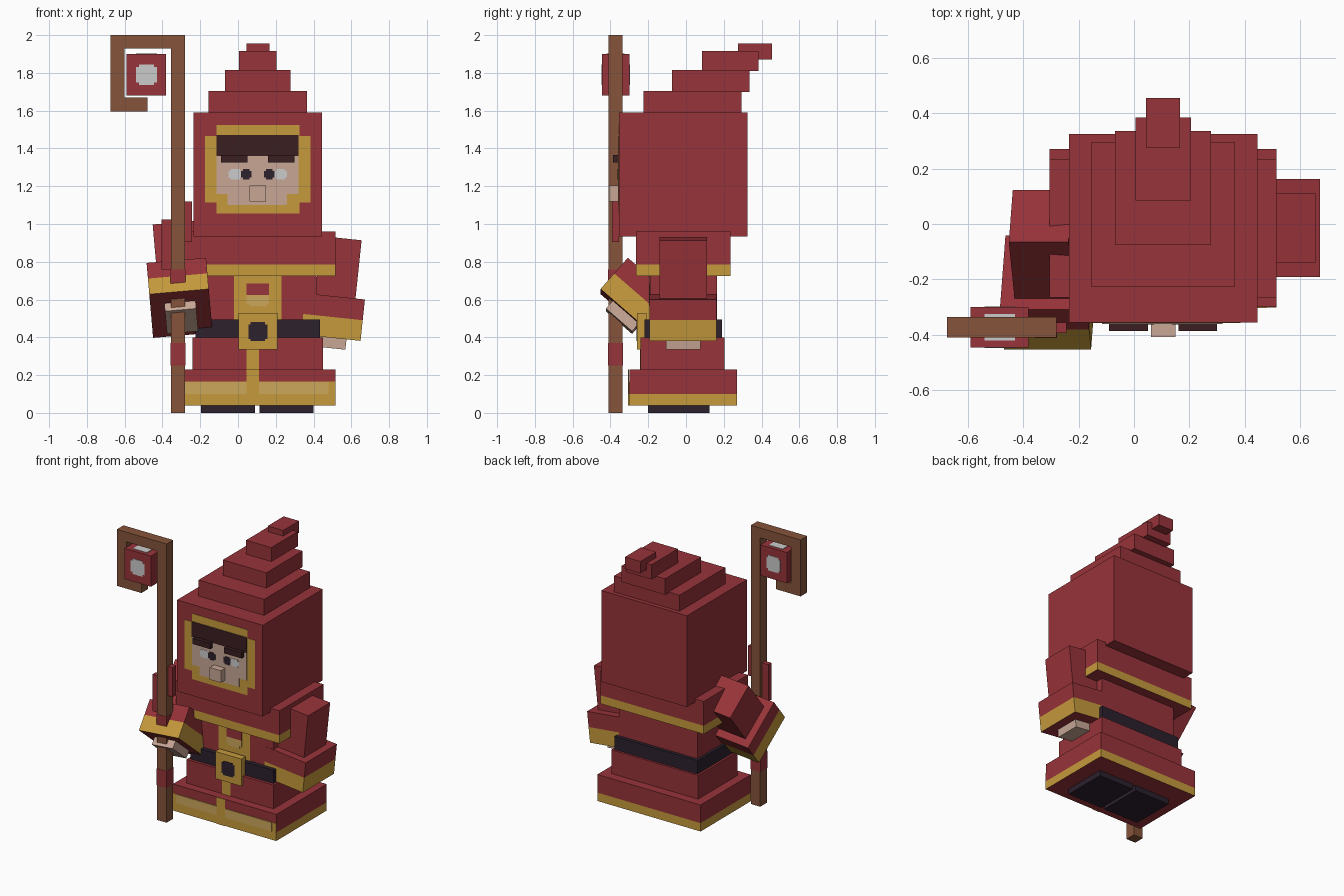
import bpy, bmesh
from math import radians
from mathutils import Matrix, Vector, Euler

if "Cube" in bpy.data.objects:
    bpy.data.objects.remove(bpy.data.objects["Cube"], do_unlink=True)


def material(name, r, g, b):
    m = bpy.data.materials.new(name)
    m.use_nodes = True
    m.diffuse_color = (r, g, b, 1)
    bsdf = next(n for n in m.node_tree.nodes if n.type == 'BSDF_PRINCIPLED')
    bsdf.inputs["Base Color"].default_value = (r, g, b, 1)
    bsdf.inputs["Roughness"].default_value = 0.9
    return m


RED = material("robe red", 0.31, 0.033, 0.041)
GOLD = material("gold trim", 0.565, 0.323, 0.045)
PALE = material("pale gold", 0.61, 0.39, 0.107)
SKIN = material("skin", 0.58, 0.39, 0.305)
DARK = material("dark leather", 0.025, 0.015, 0.027)
HAIR = material("dark hair", 0.042, 0.013, 0.015)
WOOD = material("brown wood", 0.235, 0.087, 0.042)
WHITE = material("off white", 0.6, 0.6, 0.6)

MID = 0.105  # centre line of the figure


def finish(name, bm, mats, matrix=None):
    bmesh.ops.recalc_face_normals(bm, faces=bm.faces)
    mesh = bpy.data.meshes.new(name)
    bm.to_mesh(mesh)
    bm.free()
    for m in mats:
        mesh.materials.append(m)
    ob = bpy.data.objects.new(name, mesh)
    bpy.context.collection.objects.link(ob)
    if matrix:
        ob.matrix_world = matrix
    return ob


def box(name, xs, ys, zs, mat, matrix=None, band=None):
    """Box between limits; band = height below which the sides are gold."""
    bm = bmesh.new()
    bmesh.ops.create_cube(bm, size=1)
    for v in bm.verts:
        v.co = Vector([lim[0] if c < 0 else lim[1] for c, lim in zip(v.co, (xs, ys, zs))])
    if band is not None:
        bmesh.ops.bisect_plane(bm, geom=bm.verts[:] + bm.edges[:] + bm.faces[:],
                               plane_co=(0, 0, band), plane_no=(0, 0, 1))
        bm.normal_update()
        for f in bm.faces:
            if f.calc_center_median().z < band and abs(f.normal.z) < 0.5:
                f.material_index = 1
    return finish(name, bm, [mat, GOLD], matrix)


def mid_box(name, half, ys, zs, mat, band=None):
    return box(name, (MID - half, MID + half), ys, zs, mat, band=band)


def plate(name, xs, zs, y, mat, low=0, high=0, thick=0.004):
    """Thin front plate with square notches in its lower and upper corners."""
    (a, b), (c, d) = xs, zs
    pts = []
    for x, z, n, sx, sz, flip in ((a, c, low, 1, 1, 0), (b, c, low, -1, 1, 1),
                                  (b, d, high, -1, -1, 0), (a, d, high, 1, -1, 1)):
        if n:
            corner = [(x, z + sz * n), (x + sx * n, z + sz * n), (x + sx * n, z)]
            pts += corner[::-1] if flip else corner
        else:
            pts.append((x, z))
    bm = bmesh.new()
    face = bm.faces.new([bm.verts.new((x, y, z)) for x, z in pts])
    ext = bmesh.ops.extrude_face_region(bm, geom=[face])
    verts = [g for g in ext["geom"] if isinstance(g, bmesh.types.BMVert)]
    bmesh.ops.translate(bm, verts=verts, vec=(0, thick, 0))
    return finish(name, bm, [mat])


# Shoes
for name, x in (("right_shoe", -0.195), ("left_shoe", 0.115)):
    box(name, (x, x + 0.285), (-0.2, 0.125), (0, 0.06), DARK)

# Robe, belt and cape
mid_box("skirt_hem", 0.41, (-0.3, 0.27), (0.04, 0.23), RED, band=0.1)
mid_box("robe_lower", 0.345, (-0.24, 0.205), (0.2, 0.4), RED)
mid_box("robe_torso", 0.31, (-0.19, 0.165), (0.38, 0.75), RED)
mid_box("belt", 0.33, (-0.22, 0.19), (0.395, 0.495), DARK)
mid_box("cape", 0.41, (-0.265, 0.235), (0.725, 0.96), RED, band=0.785)

# Buckle and front trim
mid_box("buckle", 0.103, (-0.26, -0.21), (0.335, 0.53), GOLD)
plate("buckle_centre", (0.055, 0.155), (0.38, 0.48), -0.263, DARK, 0.012, 0.012)
plate("hem_front_trim", (-0.305, 0.515), (0.04, 0.165), -0.302, GOLD)
plate("hem_pale_right", (-0.28, 0.045), (0.1, 0.163), -0.304, PALE)
plate("hem_pale_left", (0.11, 0.48), (0.1, 0.163), -0.304, PALE)
plate("hem_strip", (0.045, 0.11), (0.04, 0.23), -0.306, GOLD)
plate("robe_strip", (0.045, 0.11), (0.22, 0.36), -0.243, GOLD)
plate("chest_panel", (-0.02, 0.23), (0.495, 0.725), -0.193, GOLD)
plate("chest_pale", (0.045, 0.165), (0.565, 0.625), -0.195, PALE, 0.015)
plate("chest_red", (0.045, 0.165), (0.625, 0.685), -0.195, RED)

# Hood and stepped hat
mid_box("hood", 0.34, (-0.355, 0.325), (0.935, 1.59), RED)
mid_box("hat_step_1", 0.26, (-0.225, 0.295), (1.58, 1.705), RED)
mid_box("hat_step_2", 0.173, (-0.075, 0.335), (1.7, 1.815), RED)
mid_box("hat_step_3", 0.1, (0.085, 0.385), (1.81, 1.915), RED)
mid_box("hat_tip", 0.061, (0.275, 0.455), (1.87, 1.955), RED)

# Face
plate("face_rim", (-0.175, 0.385), (1.055, 1.525), -0.357, GOLD, 0.06, 0.06)
plate("face_skin", (-0.115, 0.32), (1.1, 1.47), -0.359, SKIN, 0.06)
plate("hair", (-0.115, 0.32), (1.36, 1.47), -0.361, HAIR)
for side, s in (("right", -1), ("left", 1)):
    def span(a, b):
        return tuple(sorted((MID + s * a, MID + s * b)))
    box(side + "_brow", span(0.055, 0.195), (-0.387, -0.35), (1.325, 1.366), HAIR)
    plate(side + "_eye_white", span(0.085, 0.155), (1.235, 1.29), -0.361, WHITE, 0.01, 0.01)
    plate(side + "_pupil", span(0.033, 0.088), (1.235, 1.29), -0.363, DARK, 0.01, 0.01)
mid_box("nose", 0.044, (-0.408, -0.35), (1.118, 1.205), SKIN)

# Arms: left hangs down, right reaches forward
for side, loc, rot in (("left", (0.547, -0.015, 0.925), (0, 6, 0)),
                       ("right", (-0.337, 0.029, 0.925), (-41, -5, 0))):
    m = Matrix.Translation(loc) @ Euler([radians(r) for r in rot]).to_matrix().to_4x4()
    box(side + "_upper_arm", (-0.108, 0.108), (-0.125, 0.125), (-0.33, 0), RED, m)
    box(side + "_sleeve", (-0.158, 0.158), (-0.177, 0.177), (-0.53, -0.31), RED, m, band=-0.42)
    box(side + "_hand", (-0.083, 0.083), (-0.092, 0.092), (-0.585, -0.5), SKIN, m)

# Crook staff
SY = (-0.41, -0.335)
box("staff_pole", (-0.355, -0.28), SY, (0, 2), WOOD)
box("staff_top", (-0.6, -0.355), SY, (1.93, 2), WOOD)
box("staff_drop", (-0.675, -0.6), SY, (1.595, 2), WOOD)
box("staff_hook", (-0.6, -0.48), SY, (1.595, 1.67), WOOD)
for i, zs in enumerate(((0.25, 0.37), (0.66, 0.76))):
    box(f"staff_wrap_{i + 1}", (-0.357, -0.278), (-0.412, -0.333), zs, RED)
box("ribbon_outer", (-0.405, -0.355), (-0.39, -0.355), (0.76, 1.025), RED)
box("ribbon_inner", (-0.28, -0.243), (-0.393, -0.355), (0.905, 1.118), RED)

# Hanging lantern block with pale windows
box("lantern", (-0.59, -0.38), (-0.445, -0.3), (1.68, 1.9), RED)
for name, y in (("lantern_front", -0.448), ("lantern_back", -0.301)):
    plate(name, (-0.54, -0.43), (1.735, 1.845), y, WHITE, 0.015, 0.015)
box("lantern_top", (-0.54, -0.43), (-0.42, -0.325), (1.898, 1.903), WHITE)
